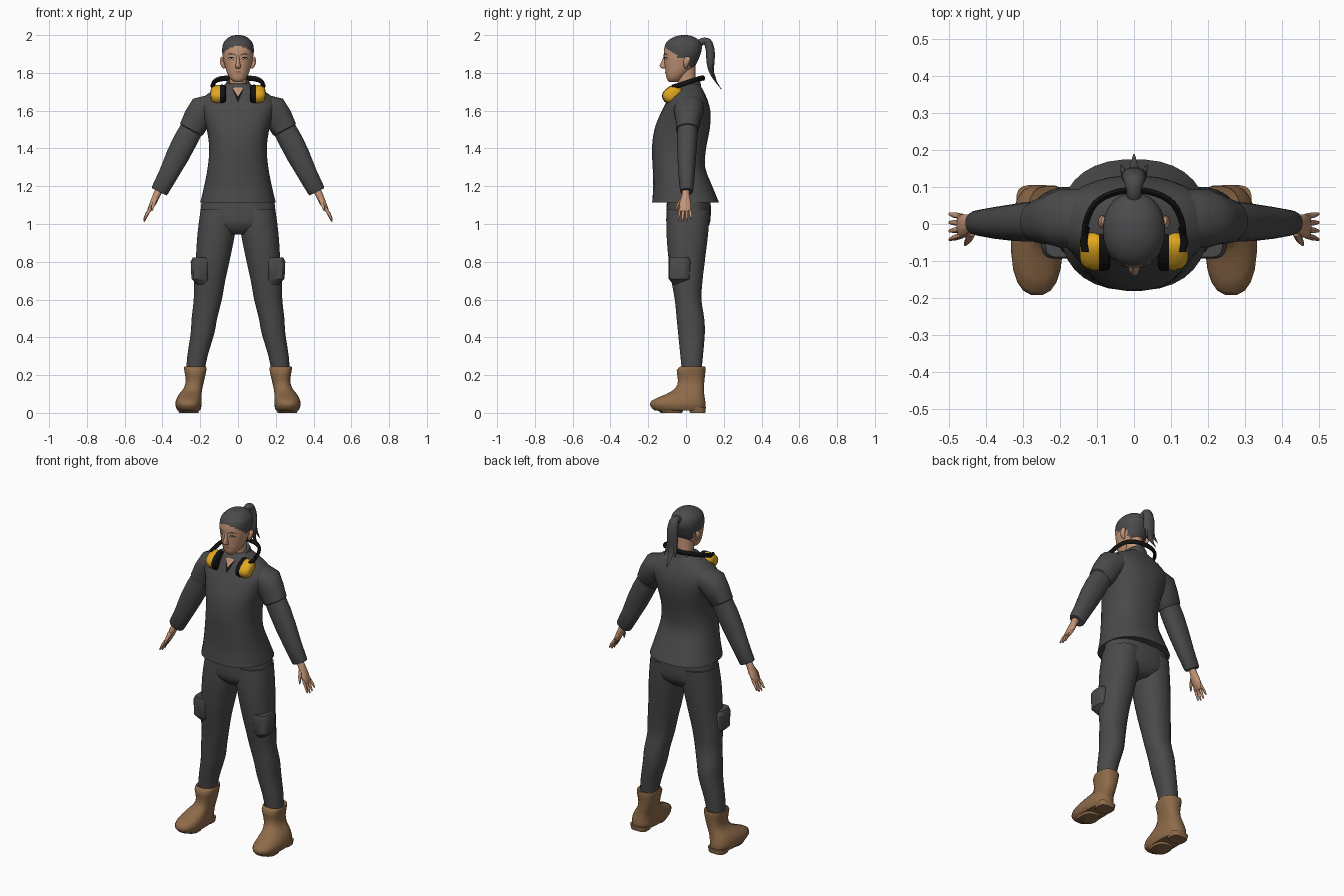
import bpy, bmesh, math
from mathutils import Vector
from mathutils.bvhtree import BVHTree

cube = bpy.data.objects.get("Cube")
if cube:
    bpy.data.objects.remove(cube, do_unlink=True)


def material(name, r, g, b):
    m = bpy.data.materials.new(name)
    m.use_nodes = True
    m.diffuse_color = (r, g, b, 1)
    for node in m.node_tree.nodes:
        if node.type == 'BSDF_PRINCIPLED':
            node.inputs["Base Color"].default_value = (r, g, b, 1)
    return m


CLOTH = material("dark grey cloth", .068, .068, .069)
HAIR = material("charcoal hair", .07, .07, .073)
SKIN = material("warm skin", .56, .30, .18)
LEATHER = material("brown leather", .27, .145, .065)
YELLOW = material("safety yellow", .75, .39, .015)
BLACK = material("black rubber", .006, .006, .006)
LIPS = material("lip red", .42, .18, .12)
WHITE = material("eye white", .6, .55, .5)


def finish(name, bm, mats, rule=None, angle=45):
    bmesh.ops.recalc_face_normals(bm, faces=bm.faces)
    if rule:
        for f in bm.faces:
            f.material_index = rule(f.calc_center_median())
    me = bpy.data.meshes.new(name)
    bm.to_mesh(me)
    bm.free()
    for m in mats:
        me.materials.append(m)
    me.shade_smooth()
    me.set_sharp_from_angle(angle=math.radians(angle))
    ob = bpy.data.objects.new(name, me)
    bpy.context.scene.collection.objects.link(ob)
    return ob


def resample(rings, sub):
    """Catmull-Rom interpolation between cross-sections."""
    out = []
    last = len(rings) - 1
    for i in range(last):
        k = [rings[max(i - 1, 0)], rings[i], rings[i + 1], rings[min(i + 2, last)]]
        for j in range(sub):
            t = j / sub
            out.append([(b * 2 + (c - a) * t + (a * 2 - b * 5 + c * 4 - d) * t * t
                         + (b * 3 - a - c * 3 + d) * t ** 3) / 2
                        for a, b, c, d in zip(*k)])
    return out + [rings[-1]]


def loft(name, rings, mats, s=1, n=20, p=1.0, sub=1, rule=None, angle=45):
    """Skin cross-sections (centre, half axis, half axis); s mirrors in x."""
    bm = bmesh.new()
    rows = []
    for c, u, v in resample(rings, sub):
        row = []
        for i in range(n):
            a = math.tau * (i + .5) / n
            co, si = math.cos(a), math.sin(a)
            q = c + u * math.copysign(abs(co) ** p, co) + v * math.copysign(abs(si) ** p, si)
            row.append(bm.verts.new((q.x * s, q.y, q.z)))
        rows.append(row)
    for a, b in zip(rows, rows[1:]):
        for i in range(n):
            j = (i + 1) % n
            bm.faces.new((a[i], a[j], b[j], b[i]))
    bm.faces.new(rows[0])
    bm.faces.new(rows[-1])
    return finish(name, bm, mats, rule, angle)


def levels(*rows):
    """Horizontal sections: height, centre x, half width, front y, back y."""
    return [(Vector((cx, (f + b) / 2, z)), Vector((rx, 0, 0)), Vector((0, (b - f) / 2, 0)))
            for z, cx, rx, f, b in rows]


def tube(side, *rows):
    """Sections along a path: x, y, z, half size across, half size along side."""
    pts = [Vector(r[:3]) for r in rows]
    side = Vector(side)
    out = []
    for i, r in enumerate(rows):
        t = pts[min(i + 1, len(pts) - 1)] - pts[max(i - 1, 0)]
        across = t.cross(side).normalized()
        out.append((pts[i], across * r[3], side * r[4]))
    return out


def patch(name, target, points, mat, lift=.003):
    """Thin plate laid on the front of a part, given as x, z points."""
    me = target.data
    tree = BVHTree.FromPolygons([v.co.copy() for v in me.vertices],
                                [list(f.vertices) for f in me.polygons])
    mid = [sum(c) / len(points) for c in zip(*points)]
    bm = bmesh.new()
    vs = []
    for x, z in [mid] + list(points):
        hit = tree.ray_cast(Vector((x, -1, z)), Vector((0, 1, 0)))[0]
        vs.append(bm.verts.new((x, (hit.y if hit else -.08) - lift, z)))
    rim = vs[1:]
    for a, b in zip(rim, rim[1:] + rim[:1]):
        bm.faces.new((vs[0], a, b))
    ob = finish(name, bm, [mat])
    if sum(f.normal.y for f in ob.data.polygons) > 0:
        ob.data.flip_normals()
    return ob


def oval(cx, cz, rx, rz, n=10):
    return [(cx + rx * math.cos(math.tau * i / n), cz + rz * math.sin(math.tau * i / n))
            for i in range(n)]


# Shirt body and collar
shirt = loft("shirt", levels(
    (1.115, 0, .2, -.18, .175), (1.2, 0, .18, -.174, .14), (1.3, 0, .161, -.177, .102),
    (1.4, 0, .153, -.181, .107), (1.5, 0, .166, -.168, .126), (1.58, 0, .19, -.138, .131),
    (1.64, 0, .205, -.108, .12), (1.69, 0, .16, -.085, .1), (1.73, 0, .085, -.062, .078),
    (1.745, 0, .062, -.045, .062)), [CLOTH], n=32, p=.85, sub=3)
loft("collar", [(Vector((0, .008, z)), Vector((r, 0, 0)), Vector((0, r, .02)))
                for z, r in ((1.70, .075), (1.735, .068), (1.752, .06))], [CLOTH])
patch("neck_opening", shirt, [(-.03, 1.715), (.03, 1.715), (0, 1.64)], BLACK, .005)
patch("neck_opening_skin", shirt, [(-.03, 1.722), (.03, 1.722), (0, 1.675)], SKIN, .009)

# Trousers seat
loft("trouser_seat", levels(
    (1.15, 0, .19, -.1, .13), (1.05, 0, .2, -.105, .132), (.99, 0, .19, -.1, .122),
    (.945, 0, .07, -.06, .08)), [CLOTH], n=28, p=.85, sub=2)

for s, label in ((1, "left_"), (-1, "right_")):
    # Sleeve with a stepped overlay above the elbow
    loft(label + "sleeve", tube((0, 1, 0),
        (.13, .015, 1.625, .065, .08), (.19, .015, 1.6, .08, .08), (.215, .012, 1.56, .075, .068),
        (.247, .008, 1.5, .068, .06), (.249, .008, 1.496, .062, .054), (.28, .006, 1.44, .064, .054),
        (.318, .004, 1.365, .062, .05), (.37, .003, 1.26, .052, .043), (.414, .003, 1.178, .047, .035),
        (.418, .003, 1.17, .042, .031)), [CLOTH], s, p=.9)

    # Hand, fingers and thumb
    loft(label + "hand", tube((0, 1, 0),
        (.41, 0, 1.195, .022, .02), (.43, -.002, 1.155, .02, .02), (.448, -.004, 1.115, .018, .031),
        (.468, -.006, 1.075, .012, .033), (.473, -.006, 1.066, .007, .028)), [SKIN], s, n=12)
    for i in range(4):
        y = -.031 + i * .017
        drop = (.008, 0, .003, .016)[i]
        loft(label + "finger_%d" % (i + 1), tube((0, 1, 0),
            (.464, y, 1.082, .009, .008), (.484, y * 1.2, 1.045 + drop / 2, .008, .008),
            (.498, y * 1.35, 1.012 + drop, .004, .004)), [SKIN], s, n=8)
    loft(label + "thumb", tube((0, 1, 0),
        (.437, -.022, 1.135, .011, .011), (.447, -.043, 1.105, .01, .009),
        (.456, -.055, 1.07, .004, .005)), [SKIN], s, n=8)

    # Trouser leg and side pocket
    loft(label + "trouser_leg", levels(
        (1.08, .1, .098, -.1, .128), (.95, .115, .1, -.104, .118), (.8, .135, .09, -.092, .1),
        (.7, .15, .083, -.078, .088), (.6, .16, .075, -.06, .082), (.5, .178, .068, -.05, .097),
        (.42, .188, .063, -.042, .1), (.3, .215, .054, -.03, .09), (.2, .228, .048, -.02, .08)),
        [CLOTH], s, n=24, p=.9, sub=3)
    loft(label + "pocket", levels(
        (.68, .185, .03, -.07, .0), (.71, .2, .047, -.092, .022), (.8, .2, .051, -.094, .025),
        (.822, .195, .045, -.09, .018)), [CLOTH], s, n=16, p=.55, angle=30)

    # Boot upper, sole pads
    loft(label + "boot", levels(
        (.012, .26, .06, -.165, .1), (.035, .262, .069, -.19, .105), (.065, .261, .069, -.183, .103),
        (.1, .252, .06, -.105, .097), (.13, .238, .05, -.058, .096), (.17, .228, .049, -.043, .098),
        (.225, .226, .059, -.05, .104), (.245, .227, .058, -.03, .102), (.24, .227, .05, -.03, .09)),
        [LEATHER], s, n=20, p=.8, sub=2, angle=60)
    loft(label + "boot_heel", levels((0, .262, .05, .02, .102), (.03, .262, .056, .015, .106)),
         [LEATHER], s, n=16, p=.6)
    loft(label + "boot_ball", levels((0, .261, .052, -.135, -.02), (.03, .261, .062, -.17, -.005)),
         [LEATHER], s, n=16, p=.8)

    # Ear defender cup: black cushion and yellow shell
    tilt = math.radians(35)
    def cup(*rows):
        along = Vector((0, math.cos(tilt), math.sin(tilt)))
        wide = Vector((0, -math.sin(tilt), math.cos(tilt)))
        return [(Vector((x, -.072, 1.688)), along * .058 * k, wide * .042 * k) for x, k in rows]
    loft(label + "ear_cushion", cup((.064, .75), (.069, .95), (.088, 1), (.094, .95)),
         [BLACK], s, p=.85)
    loft(label + "ear_shell", cup((.09, .93), (.11, .95), (.13, .85), (.142, .65), (.146, .35)),
         [YELLOW], s, p=.8)
    loft(label + "ear_bracket", tube((1, 0, 0),
        (.132, -.075, 1.732, .006, .01), (.136, -.045, 1.732, .014, .01),
        (.128, -.01, 1.742, .012, .009)), [BLACK], s, n=10)

    # Ear
    loft(label + "ear", tube((0, 1, 0),
        (.07, .0, 1.825, .006, .006), (.08, .0, 1.84, .011, .012), (.085, .006, 1.87, .012, .018),
        (.083, .01, 1.885, .006, .01)), [SKIN], s, n=10, sub=2)

# Neck band of the ear defenders
half = [(.134, -.03, 1.737), (.128, .01, 1.75), (.105, .055, 1.765), (.06, .082, 1.772)]
arc = half + [(0, .092, 1.772)] + [(-x, y, z) for x, y, z in reversed(half)]
loft("neck_band", tube((0, 0, 1), *[q + (.009, .014) for q in arc]), [BLACK], n=10, sub=3)

# Neck
loft("neck", levels((1.66, 0, .05, -.04, .06), (1.74, 0, .045, -.042, .052),
                    (1.84, 0, .048, -.05, .05)), [SKIN])


# Head, with the hairline set by height and depth
def hairline(c):
    if c.z > 1.88:
        return int(c.y > -.035 - (c.z - 1.88) * 1.3)
    return int(c.z > 1.815 and c.y > .02)


head = loft("head", levels(
    (1.752, 0, .02, -.09, -.045), (1.768, 0, .04, -.101, -.02), (1.8, 0, .058, -.108, .015),
    (1.84, 0, .071, -.113, .05), (1.88, 0, .08, -.116, .07), (1.92, 0, .084, -.117, .083),
    (1.955, 0, .079, -.108, .08), (1.98, 0, .06, -.083, .06), (1.995, 0, .034, -.05, .03),
    (2.0, 0, .01, -.02, .005)), [SKIN, HAIR], n=40, p=.92, sub=5, rule=hairline, angle=60)

# Face details
loft("nose", levels((1.898, 0, .007, -.116, -.1), (1.865, 0, .009, -.128, -.1),
                    (1.838, 0, .014, -.141, -.1), (1.828, 0, .015, -.136, -.1),
                    (1.822, 0, .01, -.12, -.1)), [SKIN], n=12)
for s, label in ((1, "left_"), (-1, "right_")):
    patch(label + "lashes", head, oval(s * .036, 1.877, .017, .0075), BLACK, .002)
    patch(label + "eye", head, oval(s * .036, 1.876, .013, .004), WHITE, .003)
    patch(label + "iris", head, oval(s * .035, 1.876, .004, .004, 8), BLACK, .004)
    patch(label + "eyebrow", head, [(s * .013, 1.892), (s * .04, 1.9), (s * .06, 1.893),
                                    (s * .04, 1.906), (s * .014, 1.899)], HAIR, .003)
patch("mouth", head, oval(0, 1.803, .021, .007), LIPS, .003)

# Ponytail with loose strands
loft("ponytail", tube((1, 0, 0),
    (0, .06, 1.945, .02, .022), (0, .088, 1.968, .018, .02), (0, .113, 1.965, .022, .027),
    (0, .128, 1.92, .024, .033), (0, .13, 1.86, .022, .035), (0, .134, 1.81, .014, .028),
    (0, .152, 1.765, .006, .014), (0, .188, 1.712, .001, .002)), [HAIR], n=14, sub=3)
for s, label in ((1, "left_"), (-1, "right_")):
    loft(label + "strand", tube((1, 0, 0),
        (.018, .13, 1.87, .012, .012), (.026, .138, 1.81, .008, .01),
        (.036, .16, 1.765, .001, .002)), [HAIR], s, n=8)
